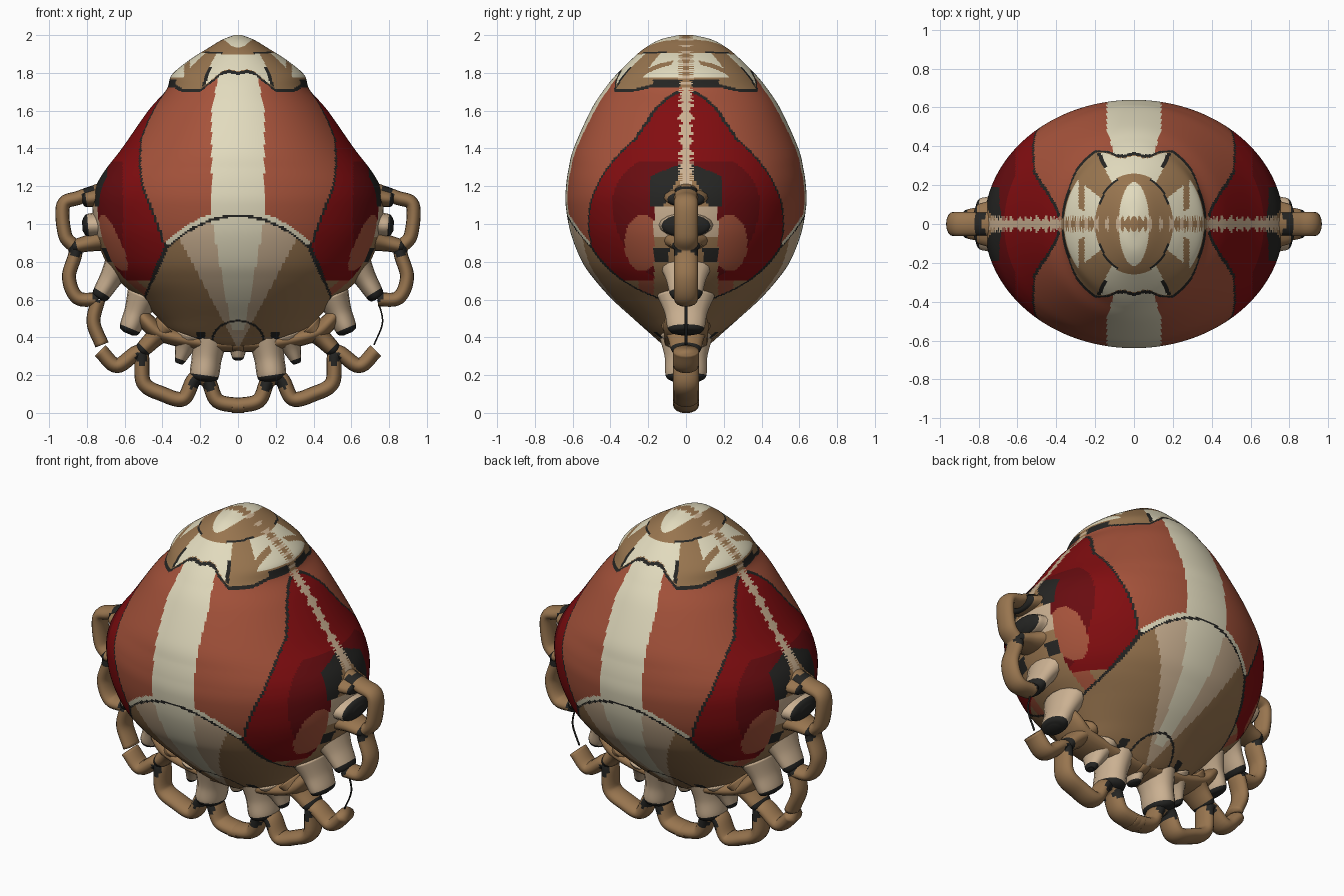
import bpy, bmesh, math
from mathutils import Vector

old = bpy.data.objects.get("Cube")
if old:
    bpy.data.objects.remove(old, do_unlink=True)


def srgb(*rgb):
    return [((c / 255 + 0.055) / 1.055) ** 2.4 for c in rgb] + [1.0]


# Flat colours
PALETTE = {
    "cream": srgb(226, 219, 190),
    "rust": srgb(166, 83, 59),
    "red": srgb(130, 13, 16),
    "dark_red": srgb(104, 12, 16),
    "brown": srgb(152, 117, 79),
    "beige": srgb(203, 177, 146),
    "charcoal": srgb(37, 37, 35),
}
NAMES = list(PALETTE)
MATERIALS = []
for name, colour in PALETTE.items():
    mat = bpy.data.materials.new(name)
    mat.use_nodes = True
    mat.diffuse_color = colour
    bsdf = next(n for n in mat.node_tree.nodes if n.type == "BSDF_PRINCIPLED")
    bsdf.inputs["Base Color"].default_value = colour
    bsdf.inputs["Roughness"].default_value = 0.8
    MATERIALS.append(mat)


def smooth_path(points, steps):
    """Catmull-Rom samples through the points."""
    p = [Vector(q) for q in points]
    p = [p[0] * 2 - p[1]] + p + [p[-1] * 2 - p[-2]]
    out = []
    for i in range(1, len(p) - 2):
        a, b, c, d = p[i - 1:i + 3]
        for k in range(steps):
            t = k / steps
            out.append(0.5 * (2 * b + (c - a) * t + (2 * a - 5 * b + 4 * c - d) * t * t
                              + (3 * b - a - 3 * c + d) * t ** 3))
    return out + [p[-2]]


def loft(name, rings, paint):
    """Skin closed rings, cap the ends and colour each face by a rule."""
    bm = bmesh.new()
    loops = [[bm.verts.new(v) for v in ring] for ring in rings]
    n = len(loops[0])
    for a, b in zip(loops, loops[1:]):
        for i in range(n):
            j = (i + 1) % n
            bm.faces.new((a[i], a[j], b[j], b[i]))
    bm.faces.new(loops[0])
    bm.faces.new(loops[-1])
    bmesh.ops.recalc_face_normals(bm, faces=bm.faces[:])
    for f in bm.faces:
        f.smooth = True
        f.material_index = NAMES.index(paint(f.calc_center_median()))
    mesh = bpy.data.meshes.new(name)
    bm.to_mesh(mesh)
    bm.free()
    for m in MATERIALS:
        mesh.materials.append(m)
    obj = bpy.data.objects.new(name, mesh)
    bpy.context.collection.objects.link(obj)


def sweep(name, points, paint, side=1, depth=1.7, steps=8, sides=16):
    """Oval tube along (x, z, radius) points in the y = 0 plane."""
    path = smooth_path(points, steps)
    rings = []
    for i, p in enumerate(path):
        t = path[min(i + 1, len(path) - 1)] - path[max(i - 1, 0)]
        t = Vector((t.x, t.y)).normalized()
        ring = []
        for k in range(sides):
            a = math.tau * k / sides
            u = p.z * math.cos(a)
            ring.append((side * (p.x - t.y * u), depth * p.z * math.sin(a), p.y + t.x * u))
        rings.append(ring)
    loft(name, rings, paint)


def between(value, table):
    """Linear lookup in a short ascending table."""
    for (a, va), (b, vb) in zip(table, table[1:]):
        if value <= b:
            return va + (vb - va) * max(0, (value - a) / (b - a))
    return table[-1][1]


# Body: (height, half width, half depth)
BODY = [(0.33, 0.08, 0.06), (0.36, 0.22, 0.12), (0.42, 0.34, 0.19), (0.5, 0.42, 0.28),
        (0.6, 0.52, 0.39), (0.7, 0.63, 0.48), (0.8, 0.70, 0.55), (0.95, 0.755, 0.61),
        (1.1, 0.77, 0.637), (1.2, 0.752, 0.635), (1.29, 0.70, 0.622), (1.4, 0.615, 0.595),
        (1.6, 0.475, 0.505), (1.71, 0.38, 0.435), (1.79, 0.35, 0.37), (1.87, 0.255, 0.29),
        (1.93, 0.16, 0.22), (1.975, 0.085, 0.14), (2.0, 0.02, 0.04)]
SIDE_EDGE = [(0.62, 0.49), (0.88, 0.38), (1.0, 0.42), (1.1, 0.46), (1.2, 0.5), (1.32, 0.515),
             (1.45, 0.51), (1.55, 0.47), (1.63, 0.43), (1.7, 0.383)]
CAP_EDGE = [(0, 1.72), (30, 1.72), (45, 1.697), (62, 1.70), (70, 1.75), (76, 1.79), (82, 1.80), (90, 1.79)]


def paint_cap(x, y, z, angle, edge):
    oval = math.hypot(x / 0.078, y / 0.215)
    ring = math.hypot(x / 0.2, y / 0.26)
    if z < edge + (0.045 if angle < 28 else 0.016):
        return "charcoal"
    if oval < 1:
        return "cream"
    if ring < 1:
        return "charcoal" if ring > 0.95 and 30 < angle < 70 else "brown"
    if angle > 62 and z > edge + 0.02:
        return "charcoal" if angle < 65 and z < 1.83 else "cream"
    # side patches split by a brown strip
    if angle < 38 and z > 1.775:
        return "brown" if angle > 15 and 0.255 < x < 0.285 else "cream"
    return "brown"


def paint_body(c):
    x, y, z = abs(c.x), abs(c.y), c.z
    angle = math.degrees(math.atan2(y, x))
    edge = between(angle, CAP_EDGE)
    # ragged seam where the two halves meet
    if z > 1.15 and y < 0.016 + 0.026 * math.sin(z * 311) ** 2:
        return "brown" if z > edge and math.sin(z * 190) > -0.3 else "beige"
    if z > edge:
        return paint_cap(x, y, z, angle, edge)
    # lower bowl with its pale wedge
    arc = 1.05 - 0.17 * (x / 0.38) ** 2
    rim = between(z, SIDE_EDGE)
    line = 0.003 + 0.02 * y
    if z < 0.6 or (z < arc and x < rim):
        if 0.93 < math.hypot(x / 0.14, (z - 0.38) / 0.11) < 1.02:
            return "charcoal"
        if z < 0.43 and x > 0.1:
            return "charcoal" if math.sin(x * 40) > 0.6 else "brown"
        if z > 0.6 and (z > arc - 0.014 or x > rim - line):
            return "charcoal"
        if x < 0.035 + 0.1 * (z - 0.45) / 0.55 and z > 0.44:
            return "cream"
        return "beige" if x < 0.07 + 0.24 * (z - 0.47) / 0.45 else "brown"
    # front stripe and panels
    if x < rim:
        if z < arc + 0.028 or x < between(z, [(1.1, 0.14), (1.6, 0.14), (1.75, 0.11)]):
            return "cream"
        return "rust"
    if x < rim + line:
        return "charcoal"
    # flanks
    if y < 0.19 and 1.09 < z < 1.33 - 0.4 * y:
        return "charcoal" if y > 0.5 * (1.33 - z) or z > 1.27 else "brown"
    if y < 0.17 and z < 1.09:
        if 0.8 < z < 0.87 and y > 0.09:
            return "charcoal"
        return "beige" if z > 0.93 else "brown"
    if z < 0.7:
        return "rust" if y < 0.25 else "brown"
    if math.hypot((y - 0.23) / 0.095, (z - 0.9) / 0.15) < 1:
        return "rust"
    return "dark_red" if x > 0.61 and z < 1.33 else "red"


SEGMENTS = 320
ANGLES = [math.tau * (k + 0.5) / SEGMENTS for k in range(SEGMENTS)]
loft("body", [[(w * math.cos(a), d * math.sin(a), z) for a in ANGLES]
              for z, w, d in smooth_path(BODY, 16)], paint_body)

# Looping outer border, as (x, z)
UPPER = [(0.70, 1.19), (0.84, 1.14), (0.925, 1.1), (0.915, 0.94), (0.86, 0.86), (0.895, 0.72),
         (0.85, 0.61), (0.74, 0.6)]
GAP = [(0.74, 0.6), (0.765, 0.48), (0.72, 0.36)]
LOWER = [(0.73, 0.33), (0.64, 0.25), (0.52, 0.32), (0.5, 0.16), (0.4, 0.1), (0.29, 0.075),
         (0.23, 0.18), (0.16, 0.17), (0.11, 0.065), (0, 0.04), (-0.03, 0.04)]
DARK_SPOTS = [Vector(p) for p in [(0.79, 1.17), (0.86, 0.86), (0.74, 0.62), (0.51, 0.29),
                                  (0.23, 0.16), (0.15, 0.15)]]


def paint_border(c):
    p = Vector((abs(c.x), c.z))
    return "charcoal" if min((p - s).length for s in DARK_SPOTS) < 0.033 else "brown"


def tube(points, radius):
    return [(x, z, radius) for x, z in points]


# Spokes and teeth: start, end, radii, depth ratio, colour
SPOKES = [((0.68, 1.15), (0.81, 1.13), 0.07, 0.04, 2.4, "brown"),
          ((0.68, 1.0), (0.80, 0.99), 0.09, 0.06, 2.1, "beige"),
          ((0.70, 0.92), (0.87, 0.88), 0.065, 0.035, 2.0, "brown"),
          ((0.62, 0.80), (0.73, 0.62), 0.085, 0.045, 1.8, "beige"),
          ((0.50, 0.62), (0.575, 0.44), 0.09, 0.055, 1.7, "beige"),
          ((0.38, 0.46), (0.51, 0.33), 0.07, 0.04, 1.9, "brown"),
          ((0.26, 0.41), (0.31, 0.27), 0.085, 0.025, 1.6, "beige"),
          ((0.15, 0.40), (0.18, 0.19), 0.1, 0.075, 1.4, "beige")]
RAIL = [(0.56, 0.58, 0.03), (0.48, 0.48, 0.045), (0.4, 0.42, 0.045), (0.2, 0.375, 0.045), (-0.03, 0.365, 0.045)]


def spoke(name, start, end, r0, r1, depth, colour, side):
    a, b = Vector(start), Vector(end)
    tip = b + (b - a).normalized() * r1 * 0.4
    points = [(*a, r0), (*((a + b) / 2), (r0 + r1) * 0.46), (*b, r1), (*tip, r1 * 0.45)]

    def paint(c):
        t = (Vector((c.x * side, c.z)) - a).dot(b - a) / (b - a).length_squared
        return "charcoal" if t > 0.93 else colour
    sweep(name, points, paint, side, depth)


for side, label in ((1, "left"), (-1, "right")):
    sweep("upper_border_" + label, tube(UPPER, 0.037), paint_border, side)
    sweep("lower_border_" + label, tube(LOWER, 0.04), paint_border, side)
    sweep("inner_rail_" + label, RAIL, lambda c: "brown", side, depth=2.6)
    for i, data in enumerate(SPOKES):
        spoke(f"spoke_{i + 1}_{label}", *data, side)

# One border link is whole on the right and worn to a thread on the left
sweep("border_link_right", tube(GAP, 0.037), paint_border, -1)
sweep("border_thread_left", tube(GAP, 0.004), lambda c: "charcoal", 1)
spoke("middle_tooth", (0, 0.39), (0, 0.29), 0.07, 0.03, 1.6, "beige", 1)
